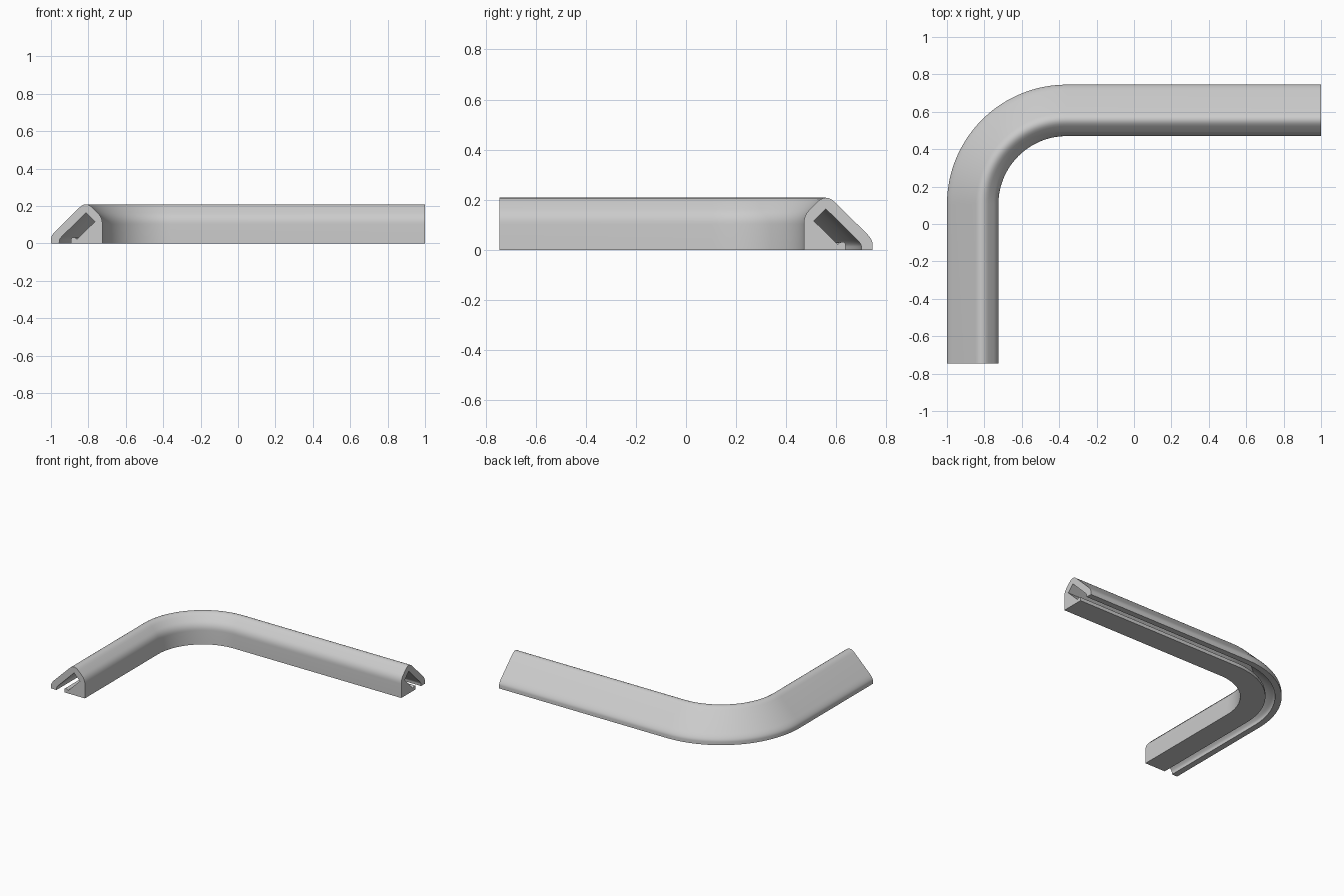
import bpy, bmesh, math
from mathutils import Vector

if "Cube" in bpy.data.objects:
    bpy.data.objects.remove(bpy.data.objects["Cube"])

# Cross-section: (distance in from outer edge, height, corner rounding)
PROFILE = [
    (0.0, 0.0, 0), (0.0, 0.042, 0.04), (0.187, 0.226, 0.05),
    (0.275, 0.138, 0.035), (0.275, 0.0, 0),
    (0.108, 0.0, 0), (0.108, 0.031, 0.014), (0.130, 0.031, 0.008),
    (0.139, 0.022, 0), (0.235, 0.116, 0), (0.187, 0.164, 0),
    (0.046, 0.024, 0.02), (0.044, 0.0, 0),
]


def rounded(points, steps=6):
    """Replace each rounded corner with a short smooth curve."""
    out = []
    for i, (x, y, r) in enumerate(points):
        p = Vector((x, y))
        if not r:
            out.append(p)
            continue
        a = Vector(points[i - 1][:2]) - p
        b = Vector(points[(i + 1) % len(points)][:2]) - p
        a = p + a.normalized() * min(r, a.length * 0.45)
        b = p + b.normalized() * min(r, b.length * 0.45)
        for k in range(steps + 1):
            t = k / steps
            out.append(a * (1 - t) ** 2 + p * (2 * t * (1 - t)) + b * t * t)
    return out


# Outer-edge path: straight leg, quarter bend, straight leg
RADIUS, CX, CY, BEND = 0.64, -0.36, 0.105, 36
path = [(Vector((-1, -0.745, 0)), Vector((-1, 0, 0)))]
for i in range(BEND + 1):
    a = math.pi - math.pi / 2 * i / BEND
    n = Vector((math.cos(a), math.sin(a), 0))
    path.append((Vector((CX, CY, 0)) + n * RADIUS, n))
path.append((Vector((1, 0.745, 0)), Vector((0, 1, 0))))

# Sweep the cross-section along the path
section = rounded(PROFILE)
bm = bmesh.new()
rings = [[bm.verts.new(o - n * p.x + Vector((0, 0, p.y))) for p in section]
         for o, n in path]
for r0, r1 in zip(rings, rings[1:]):
    for j in range(len(section)):
        k = (j + 1) % len(section)
        bm.faces.new((r0[j], r0[k], r1[k], r1[j]))
bm.faces.new(rings[0])
bm.faces.new(rings[-1][::-1])
bmesh.ops.recalc_face_normals(bm, faces=bm.faces)

mesh = bpy.data.meshes.new("corner_trim")
bm.to_mesh(mesh)
bm.free()
trim = bpy.data.objects.new("corner_trim", mesh)
bpy.context.collection.objects.link(trim)

# Plain grey finish
grey = bpy.data.materials.new("light grey")
grey.diffuse_color = (0.6, 0.6, 0.6, 1)
grey.use_nodes = True
grey.node_tree.nodes["Principled BSDF"].inputs["Base Color"].default_value = grey.diffuse_color
mesh.materials.append(grey)

bpy.context.view_layer.objects.active = trim
trim.select_set(True)
bpy.ops.object.shade_smooth_by_angle(angle=math.radians(30))
